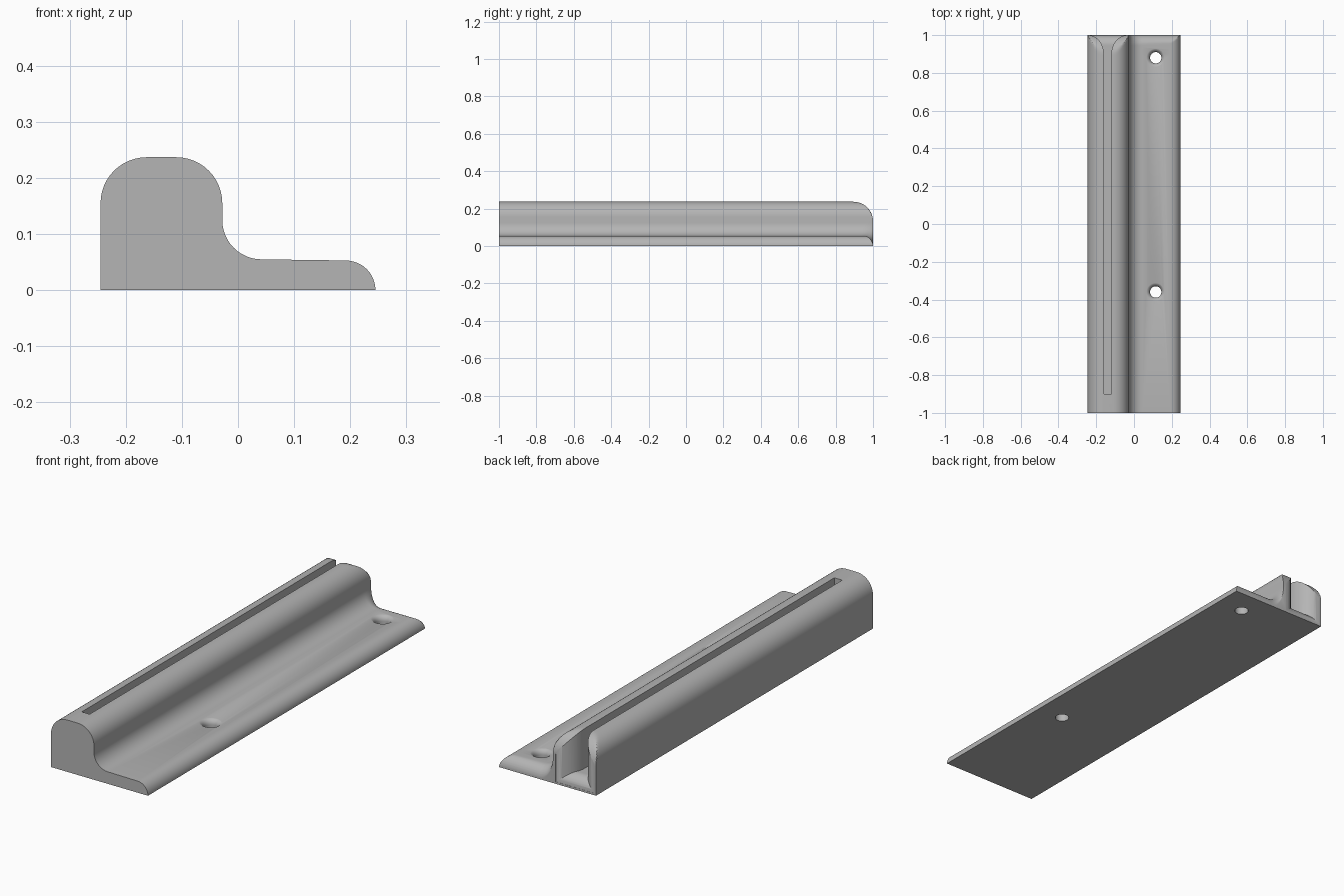
import bpy, bmesh
from math import sin, cos, pi, sqrt, radians

cube = bpy.data.objects.get("Cube")
if cube:
    bpy.data.objects.remove(cube, do_unlink=True)

BASE, TOP = 0.055, 0.237          # heights of the flange and the rail
ROUND_TOP, ROUND_BASE = 0.105, 0.053
STEPS = 12

grey = bpy.data.materials.new("plain_grey")
grey.use_nodes = True
colour = (0.46, 0.46, 0.46, 1)
grey.diffuse_color = colour
grey.node_tree.nodes["Principled BSDF"].inputs["Base Color"].default_value = colour


def loft(name, rings):
    """Closed solid through rings holding equal numbers of points."""
    bm = bmesh.new()
    loops = [[bm.verts.new(p) for p in ring] for ring in rings]
    n = len(loops[0])
    for a, b in zip(loops, loops[1:]):
        for i in range(n):
            j = (i + 1) % n
            bm.faces.new((a[i], a[j], b[j], b[i]))
    bm.faces.new(loops[0])
    bm.faces.new(loops[-1])
    bmesh.ops.recalc_face_normals(bm, faces=bm.faces)
    mesh = bpy.data.meshes.new(name)
    bm.to_mesh(mesh)
    bm.free()
    mesh.materials.append(grey)
    obj = bpy.data.objects.new(name, mesh)
    bpy.context.collection.objects.link(obj)
    return obj


def arc(cx, cz, r, start, end):
    angles = [radians(start + (end - start) * i / STEPS) for i in range(STEPS + 1)]
    return [(cx + r * cos(a), cz + r * sin(a)) for a in angles]


def drop(y, r):
    """How far a rounded back edge of radius r has fallen at y."""
    t = max(0, y - (1 - r))
    return r - sqrt(max(0, r * r - t * t))


def floor_height(y):
    return max(0.002, BASE - drop(y, ROUND_BASE))


# Rail and flange share one cross-section
profile = [(-0.245, 0)]
profile += arc(-0.163, 0.155, 0.082, 180, 90)
profile += arc(-0.11, 0.155, 0.082, 90, 0)
profile += arc(0.042, 0.125, 0.07, 180, 270)
profile += [(x, z) for x, z in arc(0.192, 0, 0.053, 90, 0)]


def body_section(y):
    low, high = floor_height(y), TOP - drop(y, ROUND_TOP)
    ring = []
    for x, z in profile:
        if x > 0.042:
            z = min(z, low)
        elif x > -0.028 and z < 0.126:
            z -= (BASE - low) * (0.125 - z) / 0.07
        ring.append((x, y, min(z, high)))
    return ring


back = [1 - ROUND_TOP + ROUND_TOP * sin(pi / 2 * i / 16) for i in range(17)]
back += [1 - ROUND_BASE + ROUND_BASE * sin(pi / 2 * i / 8) for i in range(8)]
back = sorted({round(y, 4) for y in back})
rail = loft("slotted_rail", [body_section(y) for y in [-1] + back])


# Slot with a mouth flaring to both sides at the back
def slot_section(y):
    flare = drop(y, 0.1) * 0.83
    left, right, low = -0.16 - flare, -0.12 + flare * 1.05, floor_height(y)
    y = y if y < 1 else 1.02
    return [(left, y, low), (right, y, low), (right, y, 0.4), (left, y, 0.4)]


cutters = [loft("slot_cutter", [slot_section(y) for y in [-0.9] + back])]

# Screw holes with rounded countersinks
bell = [(0.03, -0.1)]
bell += [(0.055 - 0.025 * cos(a), 0.03 + 0.0255 * sin(a))
         for a in [pi / 2 * i / 8 for i in range(9)]]
bell += [(0.055, 0.2)]
for y in (0.88, -0.36):
    rings = [[(0.115 + r * cos(2 * pi * k / 40), y + r * sin(2 * pi * k / 40), z)
              for k in range(40)] for r, z in bell]
    cutters.append(loft("screw_hole_cutter", rings))

bpy.ops.object.select_all(action='DESELECT')
bpy.context.view_layer.objects.active = rail
rail.select_set(True)
for cutter in cutters:
    cutter.hide_render = True
    mod = rail.modifiers.new("cut", 'BOOLEAN')
    mod.operation, mod.solver, mod.object = 'DIFFERENCE', 'EXACT', cutter
    bpy.ops.object.modifier_apply(modifier=mod.name)
    bpy.data.objects.remove(cutter, do_unlink=True)

bpy.ops.object.shade_smooth_by_angle(angle=radians(30))
